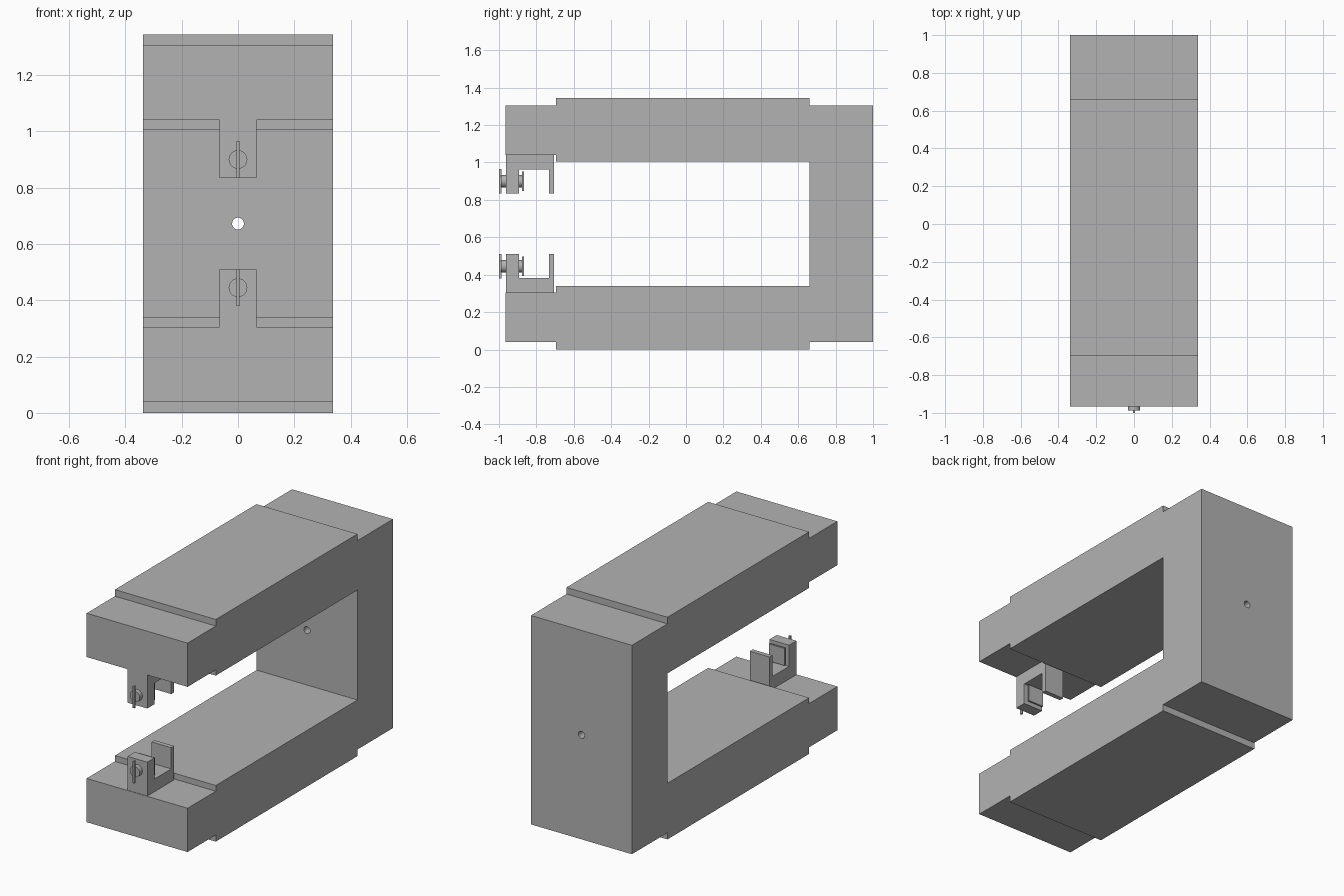
import bpy, bmesh, math
from mathutils import Matrix

cube = bpy.data.objects.get("Cube")
if cube:
    bpy.data.objects.remove(cube, do_unlink=True)

MID = 0.6725          # height of the symmetry plane
SCREW_Z = 0.445

grey = bpy.data.materials.new("plain_grey")
grey.use_nodes = True
grey.diffuse_color = (0.45, 0.45, 0.45, 1)
grey.node_tree.nodes["Principled BSDF"].inputs["Base Color"].default_value = (0.45, 0.45, 0.45, 1)


def finish(name, bm):
    bmesh.ops.recalc_face_normals(bm, faces=bm.faces)
    mesh = bpy.data.meshes.new(name)
    bm.to_mesh(mesh)
    bm.free()
    mesh.materials.append(grey)
    obj = bpy.data.objects.new(name, mesh)
    bpy.context.collection.objects.link(obj)
    return obj


def extrude_profile(name, points, half_width):
    """Extrude a (y, z) outline across x."""
    bm = bmesh.new()
    face = bm.faces.new([bm.verts.new((-half_width, y, z)) for y, z in points])
    new = bmesh.ops.extrude_face_region(bm, geom=[face])["geom"]
    verts = [g for g in new if isinstance(g, bmesh.types.BMVert)]
    bmesh.ops.translate(bm, vec=(2 * half_width, 0, 0), verts=verts)
    return finish(name, bm)


def cylinder_y(name, radius, y0, y1, z):
    bm = bmesh.new()
    place = Matrix.Translation((0, (y0 + y1) / 2, z)) @ Matrix.Rotation(math.pi / 2, 4, "X")
    bmesh.ops.create_cone(bm, cap_ends=True, segments=32, radius1=radius,
                          radius2=radius, depth=y1 - y0, matrix=place)
    obj = finish(name, bm)
    for p in obj.data.polygons:
        p.use_smooth = len(p.vertices) == 4
    for e in obj.data.edges:
        a, b = (obj.data.vertices[i].co.y for i in e.vertices)
        e.use_edge_sharp = abs(a - b) < 0.001
    return obj


def box(name, half_x, y0, y1, z0, z1):
    return extrude_profile(name, [(y0, z0), (y1, z0), (y1, z1), (y0, z1)], half_x)


def flip(z):
    return 2 * MID - z


# C-shaped yoke: lower half of the outline, then its mirror image
lower = [(0.66, 0.34), (-0.695, 0.34), (-0.695, 0.305), (-0.965, 0.305), (-0.965, 0.04),
         (-0.695, 0.04), (-0.695, 0), (0.66, 0), (0.66, 0.04), (1, 0.04)]
upper = [(y, flip(z)) for y, z in reversed(lower)]
yoke = extrude_profile("yoke", lower + upper, 0.338)

# Small bore through the rear wall
cutter = cylinder_y("bore_cutter", 0.021, 0.5, 1.2, MID)
cutter.hide_render = True
cutter.hide_viewport = True
bore = yoke.modifiers.new("bore", "BOOLEAN")
bore.object = cutter
bore.operation = "DIFFERENCE"
bore.solver = "EXACT"

# U-shaped clamp bracket with its screw, key and pressure plate
bracket = [(-0.962, 0.305), (-0.705, 0.305), (-0.705, 0.51), (-0.733, 0.51),
           (-0.733, 0.382), (-0.892, 0.382), (-0.892, 0.51), (-0.962, 0.51)]
parts = [
    extrude_profile("lower_bracket", bracket, 0.066),
    cylinder_y("lower_screw", 0.033, -0.988, -0.874, SCREW_Z),
    box("lower_screw_key", 0.005, -1, -0.986, SCREW_Z - 0.066, SCREW_Z + 0.066),
    box("lower_pressure_plate", 0.052, -0.876, -0.866, SCREW_Z - 0.052, SCREW_Z + 0.052),
]

# Matching upper clamp, mirrored about the middle height
for part in parts:
    mesh = part.data.copy()
    mesh.transform(Matrix.Translation((0, 0, 2 * MID)) @ Matrix.Scale(-1, 4, (0, 0, 1)))
    mesh.flip_normals()
    copy = bpy.data.objects.new(part.name.replace("lower", "upper"), mesh)
    bpy.context.collection.objects.link(copy)
